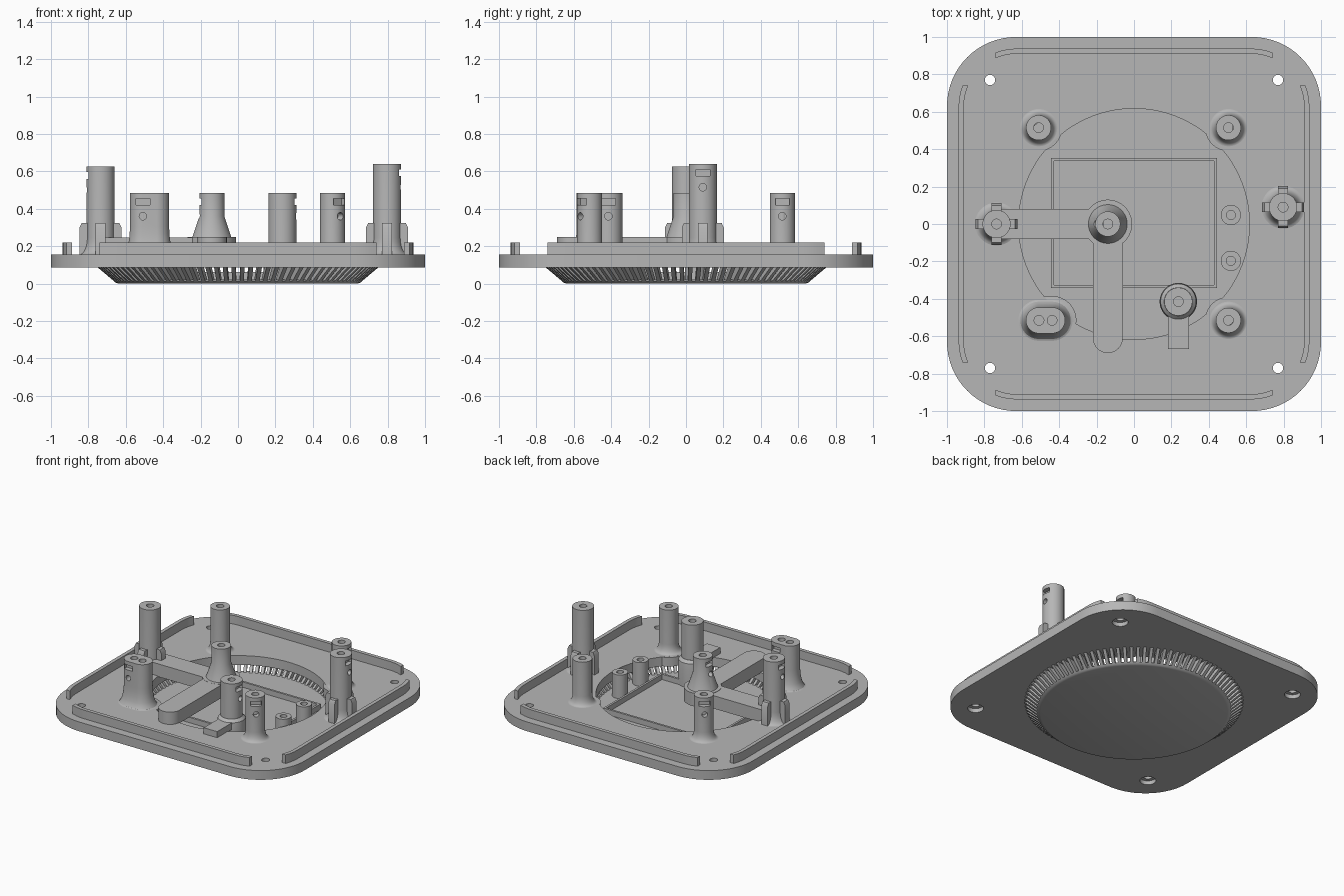
import bpy, bmesh, math
from mathutils import Matrix, Vector

cube = bpy.data.objects.get("Cube")
if cube:
    bpy.data.objects.remove(cube)

grey = bpy.data.materials.new("plain grey")
grey.use_nodes = True
colour = (0.47, 0.47, 0.47, 1)
grey.diffuse_color = colour
grey.node_tree.nodes["Principled BSDF"].inputs["Base Color"].default_value = colour


def finish(name, bm):
    bmesh.ops.recalc_face_normals(bm, faces=bm.faces)
    mesh = bpy.data.meshes.new(name)
    bm.to_mesh(mesh)
    bm.free()
    mesh.materials.append(grey)
    ob = bpy.data.objects.new(name, mesh)
    bpy.context.collection.objects.link(ob)
    return ob


def add_prism(bm, points, z0, z1):
    low = [bm.verts.new((x, y, z0)) for x, y in points]
    high = [bm.verts.new((x, y, z1)) for x, y in points]
    bm.faces.new(low[::-1])
    bm.faces.new(high)
    n = len(points)
    for i in range(n):
        j = (i + 1) % n
        bm.faces.new((low[i], low[j], high[j], high[i]))
    return low + high


def add_lathe(bm, profile, x=0, y=0, n=48, stretch=0):
    # stretch pulls the two halves apart into a capsule section
    rings = []
    for r, z in profile:
        ring = []
        for i in range(n):
            a = 2 * math.pi * (i + 0.5) / n
            side = math.copysign(stretch, math.cos(a))
            ring.append(bm.verts.new((x + side + r * math.cos(a), y + r * math.sin(a), z)))
        rings.append(ring)
    for a, b in zip(rings, rings[1:]):
        for i in range(n):
            j = (i + 1) % n
            bm.faces.new((a[i], a[j], b[j], b[i]))
    bm.faces.new(rings[0][::-1])
    bm.faces.new(rings[-1])


def add_box(bm, centre, size, angle=0):
    m = (Matrix.Translation(centre) @ Matrix.Rotation(angle, 4, 'Z')
         @ Matrix.Diagonal((*size, 1)))
    bmesh.ops.create_cube(bm, size=1, matrix=m)


def add_side_hole(bm, centre, radius, length, angle):
    m = (Matrix.Translation(centre) @ Matrix.Rotation(angle, 4, 'Z')
         @ Matrix.Rotation(math.pi / 2, 4, 'Y'))
    bmesh.ops.create_cone(bm, cap_ends=True, segments=20, radius1=radius,
                          radius2=radius, depth=length, matrix=m)


def cut(ob, bm):
    bmesh.ops.recalc_face_normals(bm, faces=bm.faces)
    cutter = finish("cutter", bm)
    cutter.hide_render = True
    mod = ob.modifiers.new("cut", 'BOOLEAN')
    mod.operation, mod.solver, mod.object = 'DIFFERENCE', 'EXACT', cutter
    dg = bpy.context.evaluated_depsgraph_get()
    mesh = bpy.data.meshes.new_from_object(ob.evaluated_get(dg))
    ob.modifiers.clear()
    ob.data = mesh
    bpy.data.objects.remove(cutter)


def rounded_square(half, radius, steps=16):
    pts = []
    for q, (sx, sy) in enumerate(((1, 1), (-1, 1), (-1, -1), (1, -1))):
        for i in range(steps + 1):
            a = math.pi / 2 * (q + i / steps)
            pts.append((sx * (half - radius) + radius * math.cos(a),
                        sy * (half - radius) + radius * math.sin(a)))
    return pts


# Base plate with central opening and counterbored corner holes
bm = bmesh.new()
add_prism(bm, rounded_square(1, 0.37), 0.085, 0.155)
plate = finish("base_plate", bm)
bm = bmesh.new()
add_lathe(bm, [(0.617, 0.0), (0.617, 0.3)], n=96)
for sx in (-1, 1):
    for sy in (-1, 1):
        add_lathe(bm, [(0.055, 0.05), (0.055, 0.115), (0.028, 0.115), (0.028, 0.3)],
                  0.77 * sx, 0.77 * sy, 24)
cut(plate, bm)


# Rim walls, bending inward at the ends
def wall_edge(x, half, radius):
    over = max(0, abs(x) - (half - radius))
    return half - radius + math.sqrt(radius ** 2 - over ** 2)


xs = [-0.74 + 1.48 * i / 40 for i in range(41)]
outline = [(x, wall_edge(x, 0.938, 0.31)) for x in xs]
outline += [(x, wall_edge(x, 0.910, 0.282)) for x in reversed(xs)]
for k, side in enumerate(("back", "right", "front", "left")):
    bm = bmesh.new()
    add_prism(bm, outline, 0.15, 0.22)
    bm.transform(Matrix.Rotation(-k * math.pi / 2, 4, 'Z'))
    finish(side + "_rim_wall", bm)

# Sunken floor disc
bm = bmesh.new()
add_lathe(bm, [(0.64, 0), (0.655, 0.005), (0.665, 0.014), (0.655, 0.022)], n=96)
finish("floor_disc", bm)

# Sloping vent fins around the floor
bm = bmesh.new()
count = 100
section = [(0.62, 0.015), (0.655, 0.006), (0.75, 0.086), (0.69, 0.086)]
for i in range(count):
    verts = add_prism(bm, section, -0.011, 0.011)
    m = (Matrix.Rotation(2 * math.pi * (i + 0.5) / count, 4, 'Z')
         @ Matrix.Rotation(math.pi / 2, 4, 'X'))
    bmesh.ops.transform(bm, matrix=m, verts=verts)
finish("vent_fins", bm)

# Thin rectangular frame on the floor
bm = bmesh.new()
for y in (-0.335, 0.345):
    add_box(bm, (0, y, 0.04), (0.89, 0.016, 0.045))
for x in (-0.437, 0.437):
    add_box(bm, (x, 0.005, 0.04), (0.016, 0.68, 0.045))
finish("floor_frame", bm)

# L-shaped arm with rounded end and hub
ax = -0.14
bm = bmesh.new()
end = [(ax + 0.08 * math.cos(a), -0.61 + 0.08 * math.sin(a))
       for a in [math.pi * (1 + i / 16) for i in range(17)]]
add_prism(bm, end + [(ax + 0.08, 0), (ax - 0.08, 0)], 0.15, 0.248)
add_prism(bm, [(-0.73, -0.08), (ax, -0.08), (ax, 0.08), (-0.73, 0.08)], 0.15, 0.247)
add_lathe(bm, [(0.13, 0.15), (0.13, 0.249)], ax, 0)
finish("bridge_arm", bm)


# Posts: flared foot, bored top, nut window and round hole in the side
def flare(foot, r, z0, z1, steps=6):
    return [(r + (foot - r) * (1 - math.sin(t)), z0 + (z1 - z0) * (1 - math.cos(t)))
            for t in [math.pi / 2 * i / steps for i in range(steps + 1)]]


def post(name, x, y, top, r, foot, angles, pad=0, base=0.155, rise=0.07,
         cone=False, stretch=0, extra=()):
    profile = [(pad, 0.086), (pad, 0.1545)] if pad else []
    profile += [(foot, base), (r, base + rise)] if cone else flare(foot, r, base, base + rise)
    profile.append((r, top))
    bm = bmesh.new()
    add_lathe(bm, profile, x, y, stretch=stretch)
    ob = finish(name, bm)
    bm = bmesh.new()
    for dx in ((-stretch, stretch) if stretch else (0,)):
        add_lathe(bm, [(0.026, top - 0.2), (0.026, top + 0.05)], x + dx, y, 24)
    for deg, shift in angles:
        a = math.radians(deg)
        out = Vector((math.cos(a), math.sin(a), 0))
        spot = Vector((x + shift, y, 0)) + out * r
        add_box(bm, spot + Vector((0, 0, top - 0.047)), (0.07, 0.075, 0.036), a)
        for z in (top - 0.125, *extra):
            add_side_hole(bm, spot + Vector((0, 0, z)), 0.02, 0.09, a)
    cut(ob, bm)


post("back_right_post", -0.51, 0.515, 0.485, 0.067, 0.1, [(130, 0)], pad=0.125)
post("back_left_post", 0.505, 0.515, 0.485, 0.067, 0.1, [(0, 0)], pad=0.125)
post("front_left_post", 0.505, -0.515, 0.485, 0.067, 0.1, [(-50, 0)], pad=0.125)
post("double_post", -0.473, -0.515, 0.485, 0.07, 0.11, [(-90, -0.035), (90, 0.035)],
     pad=0.13, rise=0.15, stretch=0.035)
post("arm_post", ax, 0, 0.485, 0.067, 0.105, [(180, 0)], base=0.245, rise=0.115, cone=True)
post("floor_post", 0.237, -0.415, 0.485, 0.075, 0.1, [(0, 0)], base=0.02, rise=0.18, cone=False)
tall = (("right_tall_post", -0.735, 0.0, 0.625, 180), ("left_tall_post", 0.797, 0.09, 0.64, 0))
for name, x, y, top, deg in tall:
    post(name, x, y, top, 0.075, 0.115, [(deg, 0)], rise=0.09, extra=(0.25,))
    # Cross gussets with sloped tops, left open around the bored centre
    bm = bmesh.new()
    for k in range(4):
        verts = add_prism(bm, [(0.065, 0.15), (0.112, 0.15), (0.112, 0.3),
                               (0.1, 0.325), (0.065, 0.325)], -0.026, 0.026)
        m = (Matrix.Translation((x, y, 0)) @ Matrix.Rotation(k * math.pi / 2, 4, 'Z')
             @ Matrix.Rotation(math.pi / 2, 4, 'X'))
        bmesh.ops.transform(bm, matrix=m, verts=verts)
    finish(name + "_gussets", bm)

# Collar and tab that tie the floor post to the plate
bm = bmesh.new()
add_lathe(bm, [(0.1, 0.02), (0.1, 0.15), (0.095, 0.2), (0.076, 0.22)], 0.237, -0.415)
add_box(bm, (0.237, -0.575, 0.176), (0.112, 0.185, 0.05))
finish("floor_post_collar", bm)

# Short floor bosses
for name, y in (("back", 0.048), ("front", -0.197)):
    bm = bmesh.new()
    add_lathe(bm, [(0.054, 0.02), (0.054, 0.2), (0.024, 0.2), (0.024, 0.08)], 0.518, y, 32)
    finish(name + "_floor_boss", bm)

# Smooth curved sides, keeping sharp edges
bpy.ops.object.select_all(action='DESELECT')
for ob in bpy.context.scene.objects:
    if ob.type == 'MESH':
        ob.select_set(True)
        bpy.context.view_layer.objects.active = ob
bpy.ops.object.shade_smooth_by_angle(angle=math.radians(30))
